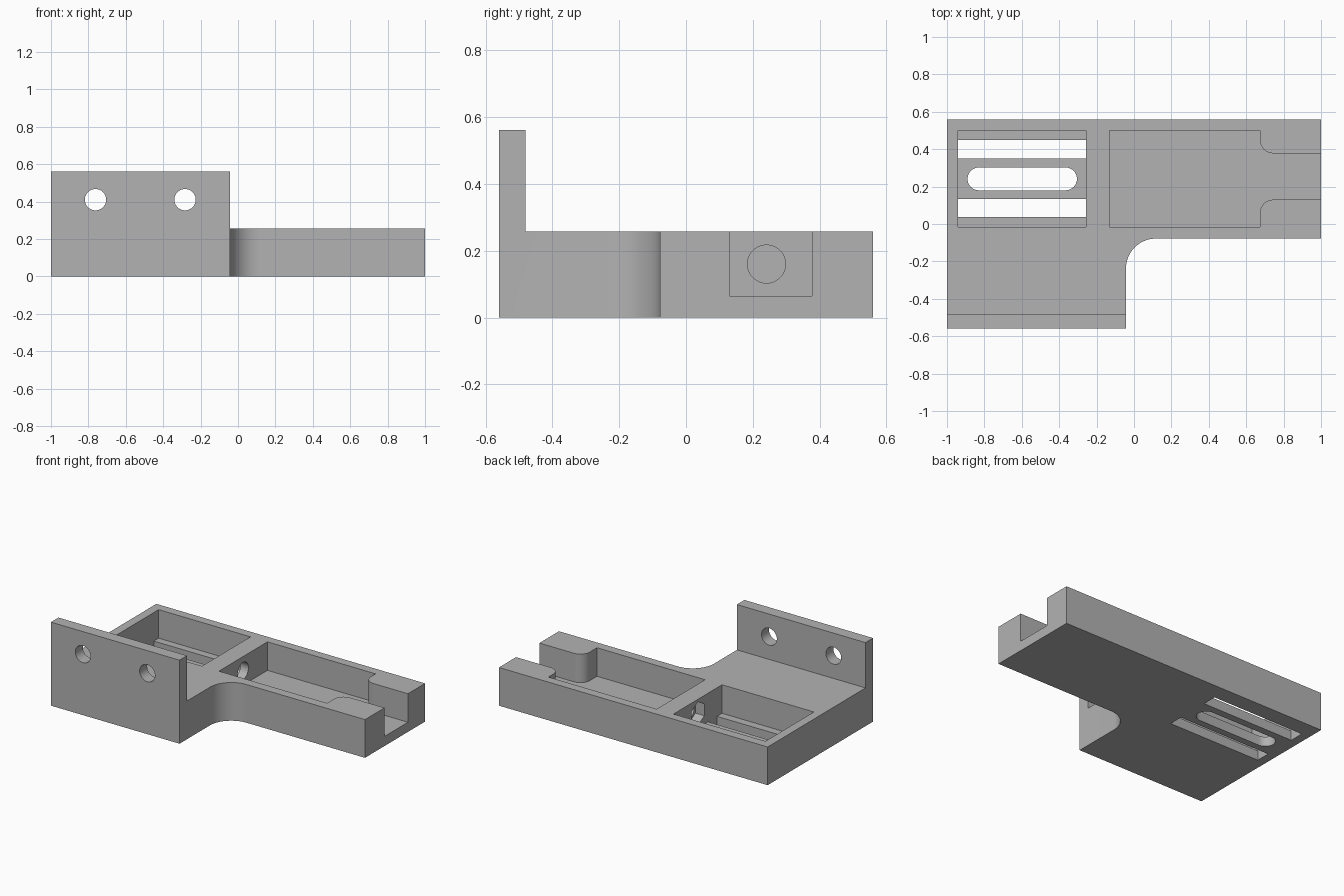
import bpy, bmesh
from math import sin, cos, pi, radians
from mathutils import Matrix

cube = bpy.data.objects.get("Cube")
if cube:
    bpy.data.objects.remove(cube, do_unlink=True)

grey = bpy.data.materials.new("plain grey")
grey.use_nodes = True
grey.diffuse_color = (0.45, 0.45, 0.45, 1)
grey.node_tree.nodes["Principled BSDF"].inputs["Base Color"].default_value = (0.45, 0.45, 0.45, 1)


def arc(cx, cy, r, start, end, n=16):
    """Points along an arc, angles in degrees."""
    angles = [radians(start + (end - start) * i / n) for i in range(n + 1)]
    return [(cx + r * cos(a), cy + r * sin(a)) for a in angles]


def prism(name, outline, low, high, matrix=Matrix()):
    """Extrude a flat outline from low to high along its local z."""
    bm = bmesh.new()
    face = bm.faces.new([bm.verts.new((x, y, low)) for x, y in outline])
    top = bmesh.ops.extrude_face_region(bm, geom=[face])["geom"]
    verts = [v for v in top if isinstance(v, bmesh.types.BMVert)]
    bmesh.ops.translate(bm, verts=verts, vec=(0, 0, high - low))
    bmesh.ops.transform(bm, matrix=matrix, verts=bm.verts)
    bmesh.ops.recalc_face_normals(bm, faces=bm.faces)
    mesh = bpy.data.meshes.new(name)
    bm.to_mesh(mesh)
    bm.free()
    mesh.materials.append(grey)
    obj = bpy.data.objects.new(name, mesh)
    bpy.context.scene.collection.objects.link(obj)
    return obj


def rect(x0, x1, y0, y1):
    return [(x0, y0), (x1, y0), (x1, y1), (x0, y1)]


TOP, WALL_TOP, FLOOR = 0.257, 0.562, 0.065
Y0, Y1 = -0.016, 0.50          # pocket limits
MID = 0.241                    # shared centre line of slot, bore and channel

# L-shaped body with a rounded inner corner, at full wall height
outline = [(-1, 0.56), (-1, -0.56), (-0.043, -0.56)]
outline += arc(0.117, -0.238, 0.16, 180, 90)
outline += [(1, -0.078), (1, 0.56)]
bracket = prism("bracket", outline, 0, WALL_TOP)

cutters = []


def cut(name, outline, low, high, matrix=Matrix()):
    cutters.append(prism(name, outline, low, high, matrix))


# Space above the plate, leaving the upright front wall
cut("plate_clearance", rect(-1.5, 1.5, -0.48, 1), TOP, 1)

# Left pocket with two straight slots and one rounded slot in its floor
cut("left_pocket", rect(-0.941, -0.257, Y0, Y1), FLOOR, 0.5)
for y0, y1 in ((0.038, 0.134), (0.351, 0.449)):
    cut("floor_slot", rect(-0.941, -0.257, y0, y1), -0.1, 0.15)
rounded = arc(-0.829, MID, 0.061, 90, 270) + arc(-0.366, MID, 0.061, -90, 90)
cut("rounded_slot", rounded, -0.1, 0.15)

# Right pocket opening through a narrow channel with rounded shoulders
pocket = [(-0.131, Y1), (-0.131, Y0), (0.674, Y0)]
pocket += arc(0.744, 0.06, 0.07, 180, 90) + [(1.2, 0.13), (1.2, 0.378)]
pocket += arc(0.744, 0.448, 0.07, 270, 180) + [(0.674, Y1)]
cut("right_pocket", pocket, FLOOR, 0.5)

# Bore through the divider, with a hexagonal recess on the left pocket side
along_x = Matrix(((0, 0, 1, 0), (1, 0, 0, MID), (0, 1, 0, 0.16), (0, 0, 0, 1)))
cut("divider_bore", arc(0, 0, 0.057, 0, 360, 48)[:-1], -0.3, -0.1, along_x)
cut("hex_recess", arc(0, 0, 0.08, 30, 390, 6)[:-1], -0.3, -0.19, along_x)

# Two mounting holes through the upright wall
for x in (-0.762, -0.283):
    along_y = Matrix.Translation((x, 0, 0.41)) @ Matrix.Rotation(pi / 2, 4, "X")
    cut("wall_hole", arc(0, 0, 0.057, 0, 360, 48)[:-1], 0.4, 0.7, along_y)

# Apply all cuts and remove the cutters
bpy.ops.object.select_all(action="DESELECT")
bpy.context.view_layer.objects.active = bracket
bracket.select_set(True)
for cutter in cutters:
    cutter.hide_render = True
    mod = bracket.modifiers.new("cut", "BOOLEAN")
    mod.operation, mod.solver, mod.object = "DIFFERENCE", "EXACT", cutter
    bpy.ops.object.modifier_apply(modifier=mod.name)
    bpy.data.objects.remove(cutter, do_unlink=True)

bpy.ops.object.shade_smooth_by_angle(angle=radians(30))
